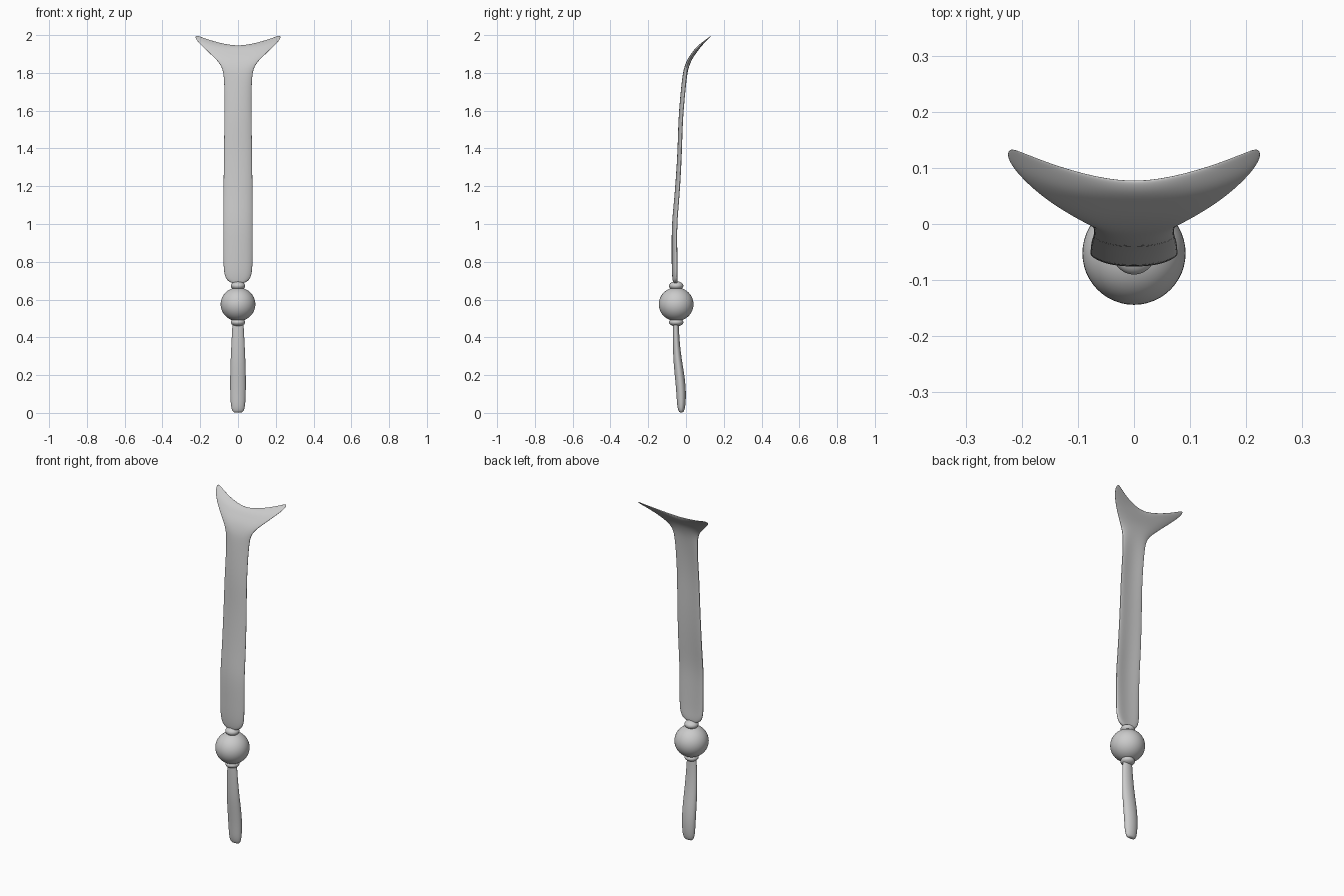
import bpy, bmesh, math

if "Cube" in bpy.data.objects:
    bpy.data.objects.remove(bpy.data.objects["Cube"])


def interp(table, z):
    for (a, ya), (b, yb) in zip(table, table[1:]):
        if z <= b:
            t = max(0, (z - a) / (b - a))
            return ya + (yb - ya) * t
    return table[-1][1]


def loft(name, rings, levels=2):
    """Skin a list of closed rings, cap both ends and smooth."""
    bm = bmesh.new()
    loops = [[bm.verts.new(p) for p in r] for r in rings]
    n = len(loops[0])
    for a, b in zip(loops, loops[1:]):
        for i in range(n):
            j = (i + 1) % n
            bm.faces.new((a[i], a[j], b[j], b[i]))
    # caps are strips of quads between the front and back of the ring
    for r in (loops[0], loops[-1]):
        for i in range(n // 2 - 1):
            q = (r[i], r[i + 1], r[n - 2 - i], r[n - 1 - i])
            bm.faces.new(q)
    bmesh.ops.recalc_face_normals(bm, faces=bm.faces)
    me = bpy.data.meshes.new(name)
    bm.to_mesh(me)
    bm.free()
    for p in me.polygons:
        p.use_smooth = True
    ob = bpy.data.objects.new(name, me)
    bpy.context.collection.objects.link(ob)
    mod = ob.modifiers.new("smooth", 'SUBSURF')
    mod.levels = mod.render_levels = levels
    return ob


def ball(name, z, rx, rz):
    bpy.ops.mesh.primitive_uv_sphere_add(segments=48, ring_count=24, radius=1, location=(0, -0.052, z))
    ob = bpy.context.object
    ob.name = name
    ob.scale = (rx, rx, rz)
    bpy.ops.object.shade_smooth()


# Blade with forked top: (centre z, edge x, edge z, half thickness, bow)
rows = [
    (0.680, .040, .692, .007, .002), (0.690, .058, .702, .012, .004),
    (0.715, .071, .728, .014, .008), (0.76, .077, .77, .014, .010),
    (0.88, .078, .88, .013, .011), (1.00, .078, 1.00, .012, .012),
    (1.12, .077, 1.12, .011, .012), (1.25, .076, 1.25, .011, .010),
    (1.40, .074, 1.40, .010, .009), (1.55, .072, 1.55, .010, .010),
    (1.68, .071, 1.68, .010, .011), (1.77, .074, 1.77, .011, .008),
    (1.82, .080, 1.815, .012, .004), (1.86, .096, 1.85, .012, 0),
    (1.885, .130, 1.885, .012, 0), (1.907, .173, 1.925, .012, 0),
    (1.925, .212, 1.963, .012, 0), (1.938, .229, 1.987, .009, 0),
    (1.944, .222, 2.001, .003, 0)]
spine = [(.68, -.056), (.76, -.062), (1.0, -.064), (1.2, -.045), (1.4, -.034),
         (1.6, -.030), (1.7, -.018), (1.8, -.006), (1.84, .004), (1.88, .024),
         (1.94, .068), (2.0, .137)]
us = [-1, -.9, -.72, -.5, -.25, 0, .25, .5, .72, .9, 1]
rings = []
for cz, ex, ez, th, bow in rows:
    front, back = [], []
    for u in us:
        z = cz + (ez - cz) * abs(u) ** 1.6
        y = interp(spine, z) + bow * u * u
        h = th * max(.3, math.sqrt(1 - u ** 4))
        front.append((ex * u, y - h, z))
        back.append((ex * u, y + h, z))
    rings.append(front + back[::-1])
loft("forked_blade", rings)

# Round joint with a collar above and below
ball("joint_ball", .575, .092, .089)
ball("upper_collar", .673, .038, .024)
ball("lower_collar", .480, .038, .022)

# Handle: (z, half width, centre y, half depth)
grip = [(.002, .020, -.025, .009), (.010, .032, -.025, .016), (.04, .039, -.025, .023),
        (.10, .042, -.025, .026), (.18, .043, -.031, .027), (.28, .040, -.045, .023),
        (.38, .035, -.052, .018), (.47, .030, -.054, .016), (.49, .028, -.053, .015)]
loft("handle", [[(w * math.cos(math.pi * (k + .5) / 8), y + d * math.sin(math.pi * (k + .5) / 8), z)
                 for k in range(16)] for z, w, y, d in grip])
